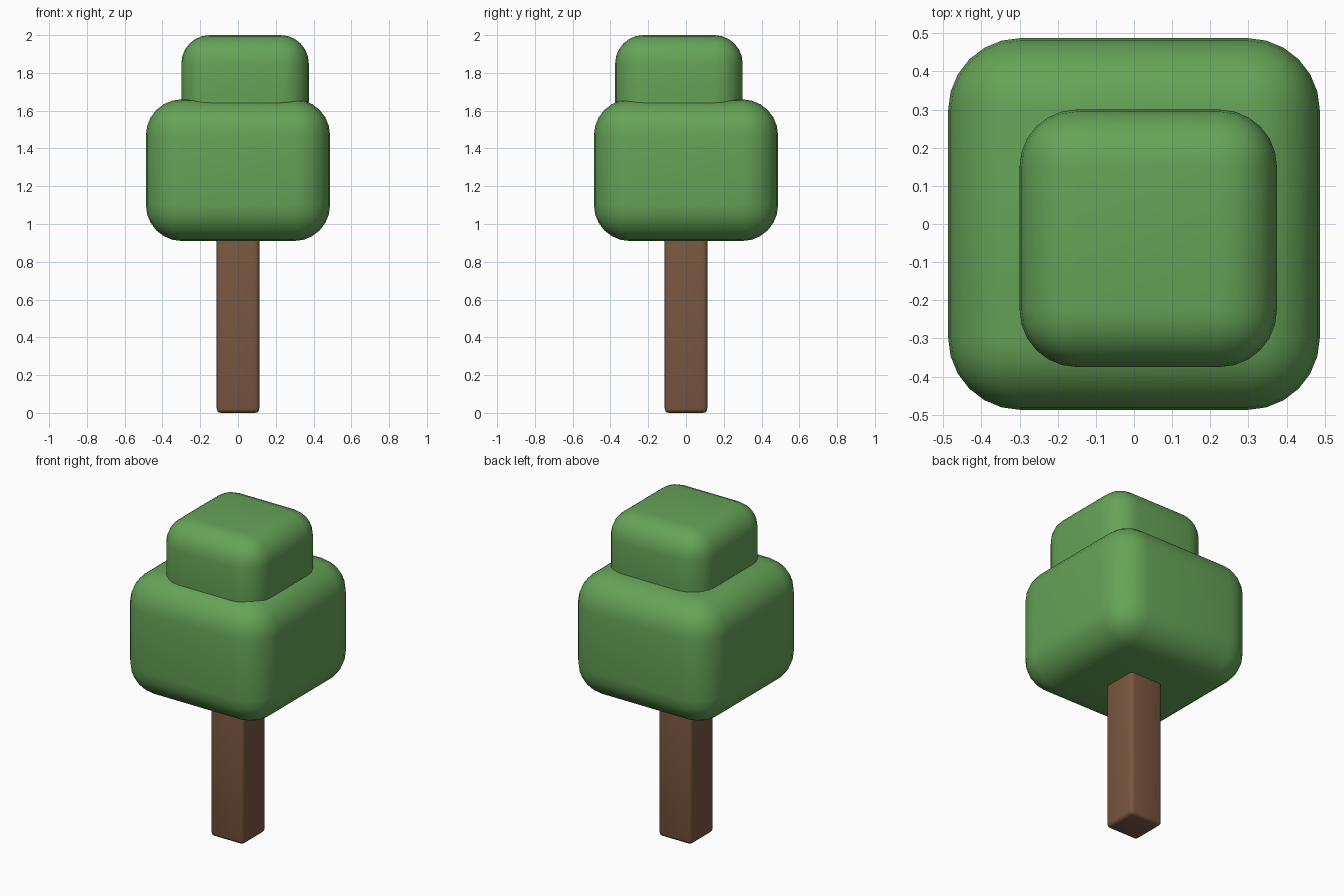
import bpy
import math

default = bpy.data.objects.get("Cube")
if default:
    bpy.data.objects.remove(default, do_unlink=True)


def make_material(name, color):
    mat = bpy.data.materials.new(name)
    mat.use_nodes = True
    mat.diffuse_color = color
    mat.node_tree.nodes["Principled BSDF"].inputs["Base Color"].default_value = color
    return mat


def rounded_box(name, x, y, bottom, top, width, radius, segments, mat):
    """Square-based block with rounded edges, spanning bottom to top."""
    bpy.ops.mesh.primitive_cube_add(size=1, location=(x, y, (bottom + top) / 2))
    obj = bpy.context.object
    obj.name = name
    obj.scale = (width, width, top - bottom)
    bpy.ops.object.transform_apply(location=False, rotation=False, scale=True)
    bevel = obj.modifiers.new("Rounded edges", "BEVEL")
    bevel.width = radius
    bevel.segments = segments
    bpy.ops.object.modifier_apply(modifier=bevel.name)
    bpy.ops.object.shade_smooth_by_angle(angle=math.radians(40))
    obj.data.materials.append(mat)
    return obj


leaf_green = make_material("leaf green", (0.130, 0.365, 0.095, 1))
bark_brown = make_material("bark brown", (0.195, 0.095, 0.052, 1))

# Trunk, running up into the foliage
rounded_box("trunk", 0, 0, 0, 1.1, 0.225, 0.022, 3, bark_brown)

# Large lower foliage block and the smaller off-centre one on top
rounded_box("lower_foliage", 0, 0, 0.91, 1.66, 0.975, 0.19, 6, leaf_green)
rounded_box("upper_foliage", 0.0375, -0.0375, 1.45, 2.0, 0.675, 0.15, 6, leaf_green)
